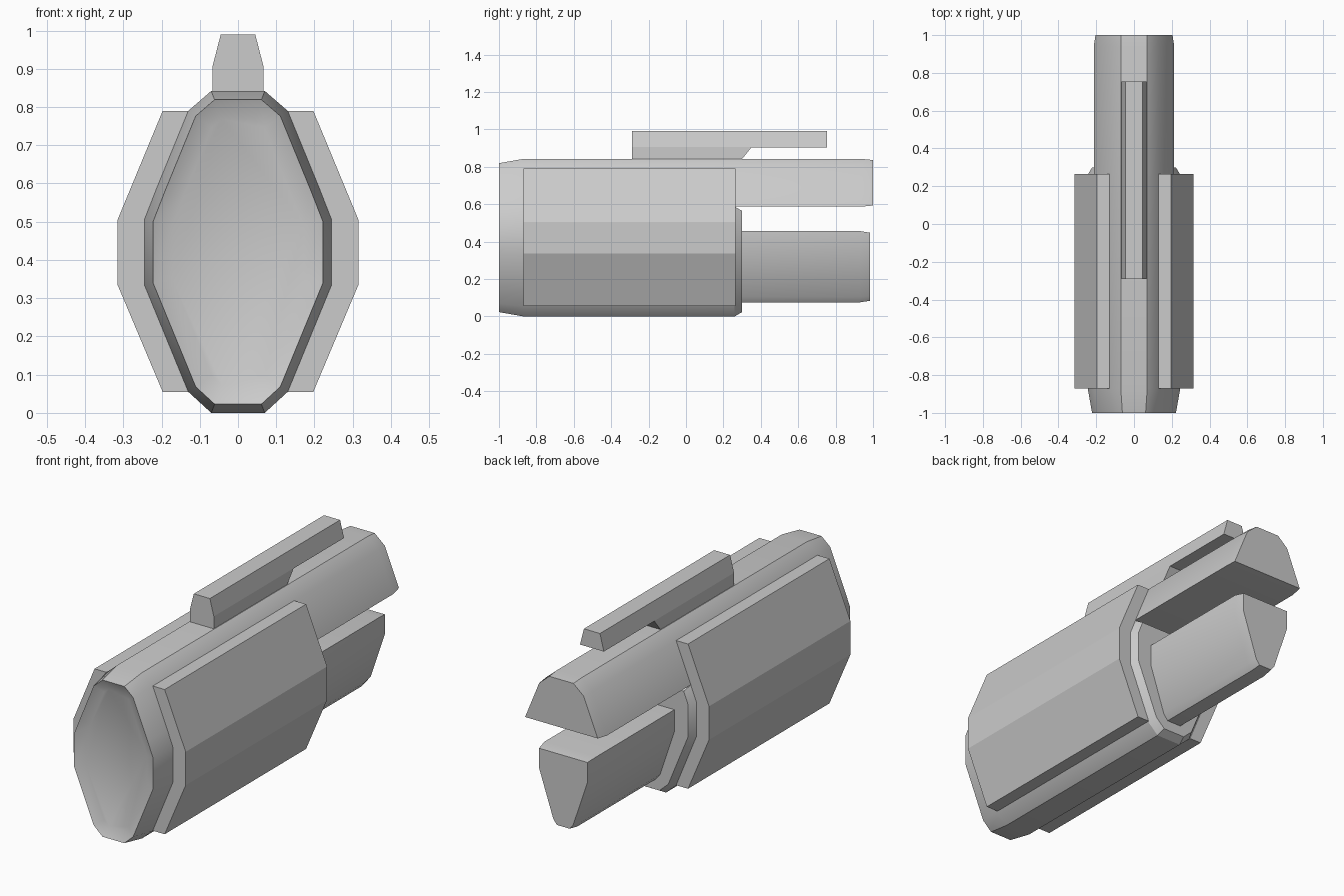
import bpy, bmesh, math
from mathutils import Vector

if "Cube" in bpy.data.objects:
    bpy.data.objects.remove(bpy.data.objects["Cube"])


def mirror(half):
    """Closed section, counter-clockwise seen from the front, from its right half."""
    return half + [(-x, z) for x, z in reversed(half)]


def inset(section, d):
    """Move every edge of a section inwards by d, with mitred corners."""
    out, n = [], len(section)
    for i in range(n):
        a, b, c = (Vector(section[(i + k) % n]) for k in (-1, 0, 1))
        u, v = (b - a).normalized(), (c - b).normalized()
        n1, n2 = Vector((-u.y, u.x)), Vector((-v.y, v.x))
        out.append(tuple(b + (n1 + n2) * d / (1 + n1.dot(n2))))
    return out


def loft(name, rings, front=True, back=True, smooth=True):
    """Skin a list of (y, section) rings, with optional end caps."""
    bm = bmesh.new()
    loops = [[bm.verts.new((x, y, z)) for x, z in sec] for y, sec in rings]
    n = len(loops[0])
    for a, b in zip(loops, loops[1:]):
        for j in range(n):
            k = (j + 1) % n
            bm.faces.new((a[j], b[j], b[k], a[k]))
    if front:
        bm.faces.new(loops[0])
    if back:
        bm.faces.new(loops[-1][::-1])
    bmesh.ops.remove_doubles(bm, verts=bm.verts, dist=1e-5)
    mesh = bpy.data.meshes.new(name)
    bm.to_mesh(mesh)
    bm.free()
    obj = bpy.data.objects.new(name, mesh)
    bpy.context.collection.objects.link(obj)
    if smooth:
        bpy.ops.object.select_all(action='DESELECT')
        obj.select_set(True)
        bpy.context.view_layer.objects.active = obj
        bpy.ops.object.shade_smooth_by_angle(angle=math.radians(30))
    return obj


# Main body with a shallow dished front
lower_half = [(.07, 0), (.13, .055), (.245, .335), (.245, .505), (.213, .587)]
upper_half = [(.213, .587), (.13, .79), (.07, .842)]
body = mirror(lower_half + upper_half[1:])
loft("body", [(-.975, inset(body, .073)), (-1, inset(body, .023)),
              (-.87, body), (.26, body)], back=False)

# Chamfered rear of the lower body
collar = mirror(lower_half)
loft("rear_collar", [(.26, collar), (.30, inset(collar, .023))], front=False)

# Upper barrel continuing from the body
upper = mirror(upper_half)
loft("upper_barrel", [(.26, upper), (.94, upper), (1, inset(upper, .006))],
     front=False)

# Lower bar standing out of the collar
bar = mirror([(.04, .075), (.064, .105), (.145, .345), (.145, .456)])
loft("lower_bar", [(.30, bar), (.93, bar), (.985, inset(bar, .009))], front=False)

# Side panels following the body outline
panel = [(.13, .055), (.197, .055), (.315, .335), (.315, .505),
         (.197, .79), (.13, .79), (.245, .505), (.245, .335)]
side = loft("side_panels", [(-.87, panel), (.265, panel)], smooth=False)
side.modifiers.new("mirror", 'MIRROR')


# Top rail with an undercut rear overhang
def rail(bottom):
    return mirror([(.067, bottom), (.067, .905), (.045, .99)])


loft("top_rail", [(-.29, rail(.842)), (.30, rail(.842)),
                  (.35, rail(.904)), (.755, rail(.904))], smooth=False)
